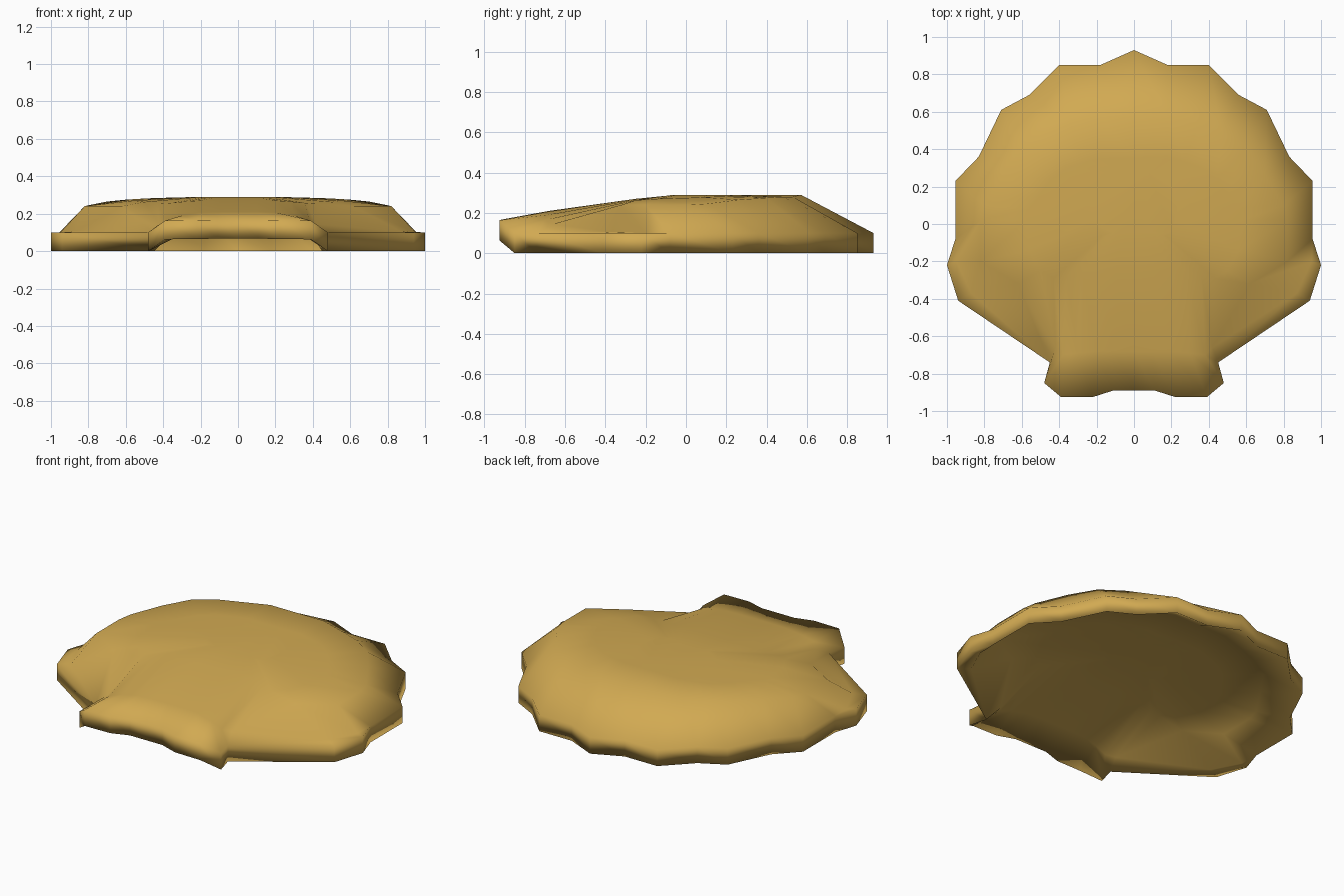
import bpy
import bmesh

if "Cube" in bpy.data.objects:
    bpy.data.objects.remove(bpy.data.objects["Cube"])

THICK = .1
# Right half of each ring, from back middle to front middle: x, y, z of the upper surface
RIM = [(0, .93, .1), (.18, .85, .1), (.40, .85, .1), (.56, .69, .1),
       (.71, .61, .1), (.83, .36, .1), (.955, .23, .1), (.955, -.08, .1),
       (1, -.22, .1), (.94, -.41, .1), (.45, -.74, .1), (.48, -.85, .1),
       (.39, -.925, .163), (.22, -.925, .165), (.11, -.89, .167), (0, -.89, .167)]
SHOULDER = [(0, .57, .29), (.18, .57, .29), (.34, .53, .28), (.47, .48, .28),
            (.60, .40, .275), (.70, .26, .265), (.80, .10, .245), (.82, .02, .24),
            (.82, -.20, .24), (.62, -.32, .24), (.42, -.66, .145), (.38, -.70, .165),
            (.30, -.69, .19), (.20, -.68, .207), (.10, -.68, .21), (0, -.68, .21)]
CROWN = [(0, .35, .29), (.18, .35, .29), (.27, .33, .288), (.36, .30, .286),
         (.44, .24, .284), (.50, .16, .281), (.56, .08, .278), (.58, .02, .275),
         (.56, -.14, .27), (.50, -.25, .263), (.43, -.29, .252), (.36, -.28, .257),
         (.28, -.26, .265), (.20, -.25, .27), (.10, -.25, .27), (0, -.25, .27)]
# Flat ledge inside the flared side corner; elsewhere it follows the rim
LEDGE = list(RIM)
LEDGE[8] = (.95, -.20, .1)
LEDGE[9] = (.87, -.37, .105)
CENTRE = [(x * .4, .13 + (y - .05) * .57, .29) for x, y, z in CROWN]


def full_ring(half):
    """Mirror a half ring across x = 0."""
    return half + [(-x, y, z) for x, y, z in reversed(half[1:-1])]


def lowered(ring):
    """The same ring on the underside."""
    return [(x, y, z - THICK) for x, y, z in ring]


# Curved shell of even thickness: underside from the middle out, then the top back in
upper = [RIM, LEDGE, SHOULDER, CROWN, CENTRE]
rings = [lowered(r) for r in reversed(upper)] + upper
bm = bmesh.new()
loops = [[bm.verts.new(p) for p in full_ring(r)] for r in rings]
n = len(loops[0])
for low, high in zip(loops, loops[1:]):
    for i in range(n):
        j = (i + 1) % n
        bm.faces.new((low[i], low[j], high[j], high[i]))
bm.faces.new(loops[0])
bm.faces.new(loops[-1])
bmesh.ops.remove_doubles(bm, verts=bm.verts, dist=.0005)
bmesh.ops.recalc_face_normals(bm, faces=bm.faces)
for f in bm.faces:
    f.smooth = True
mesh = bpy.data.meshes.new("shell")
bm.to_mesh(mesh)
bm.free()

# Single tan colour
tan = bpy.data.materials.new("tan")
tan.diffuse_color = (.64, .40, .085, 1)
tan.use_nodes = True
tan.node_tree.nodes["Principled BSDF"].inputs["Base Color"].default_value = tan.diffuse_color
mesh.materials.append(tan)
shell = bpy.data.objects.new("shell", mesh)
bpy.context.collection.objects.link(shell)
